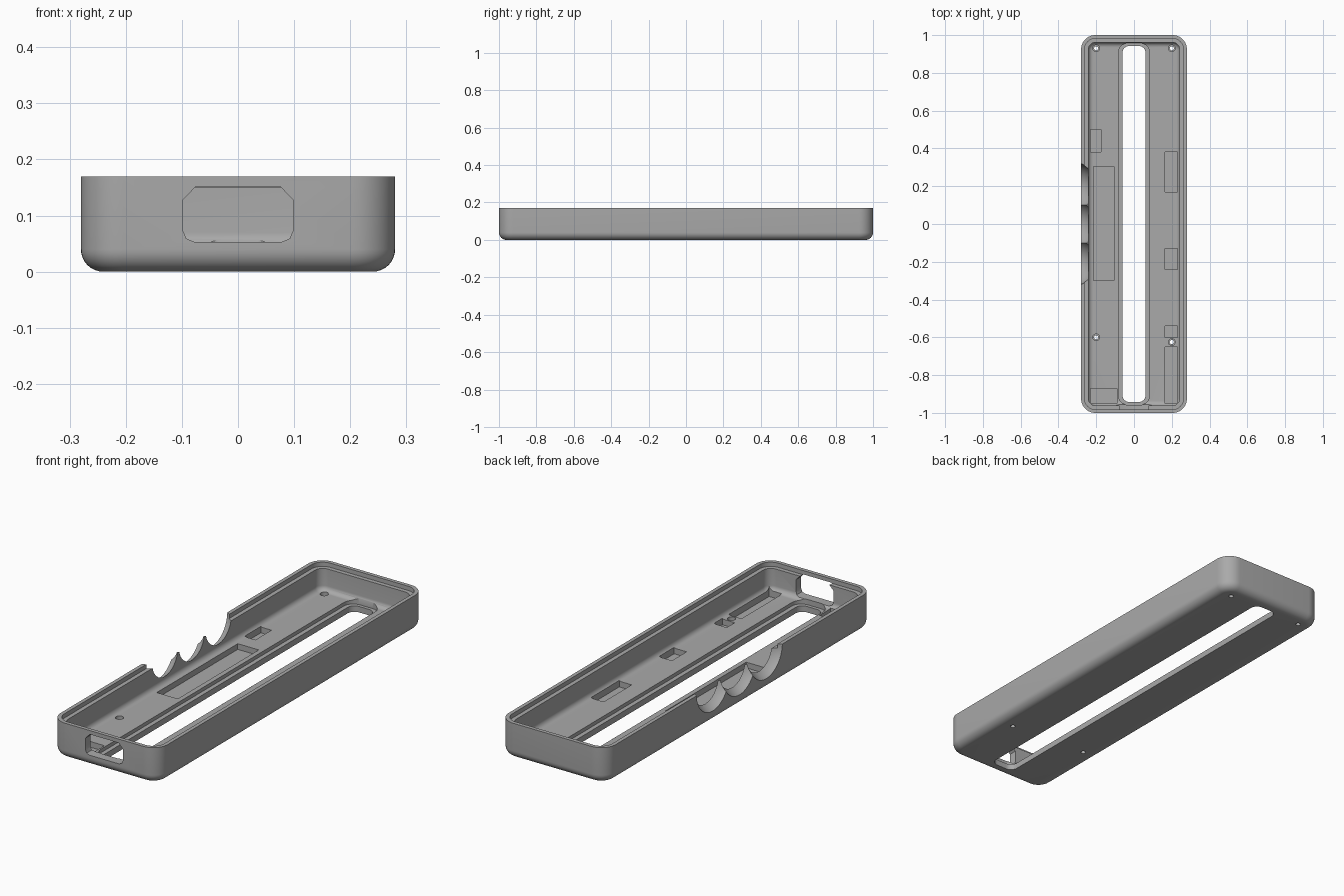
import bpy, bmesh, math
from mathutils import Matrix

if bpy.data.objects.get("Cube"):
    bpy.data.objects.remove(bpy.data.objects["Cube"])

grey = bpy.data.materials.new("mid grey")
grey.use_nodes = True
colour = (0.4, 0.4, 0.4, 1)
grey.diffuse_color = colour
grey.node_tree.nodes["Principled BSDF"].inputs["Base Color"].default_value = colour

HALF_X, HALF_Y, TOP, FLOOR = 0.28, 1.0, 0.17, 0.045


def finish(name, bm):
    bmesh.ops.recalc_face_normals(bm, faces=bm.faces)
    mesh = bpy.data.meshes.new(name)
    bm.to_mesh(mesh)
    bm.free()
    mesh.materials.append(grey)
    obj = bpy.data.objects.new(name, mesh)
    bpy.context.collection.objects.link(obj)
    return obj


def rounded_loft(name, levels, seg=10):
    """Stack rounded rectangles given as (half x, half y, corner radius, z)."""
    bm = bmesh.new()
    rings = []
    for hx, hy, r, z in levels:
        ring = []
        for q, (sx, sy) in enumerate([(1, 1), (-1, 1), (-1, -1), (1, -1)]):
            for i in range(seg + 1):
                a = (q + i / seg) * math.pi / 2
                ring.append(bm.verts.new((sx * (hx - r) + r * math.cos(a),
                                          sy * (hy - r) + r * math.sin(a), z)))
        rings.append(ring)
    n = len(rings[0])
    for low, high in zip(rings, rings[1:]):
        for i in range(n):
            j = (i + 1) % n
            bm.faces.new((low[i], low[j], high[j], high[i]))
    bm.faces.new(rings[0])
    bm.faces.new(rings[-1])
    return finish(name, bm)


def filleted(inset, fillet, corner, z0, steps=8):
    """Levels of a bottom fillet that rises from z0 into a vertical wall."""
    out = []
    for i in range(steps + 1):
        a = i / steps * math.pi / 2
        d = fillet * (1 - math.sin(a))
        out.append((HALF_X - inset - d, HALF_Y - inset - d, corner - d,
                    z0 + fillet * (1 - math.cos(a))))
    return out


def box(name, x0, x1, y0, y1, z0, z1):
    bm = bmesh.new()
    mat = Matrix.Translation(((x0 + x1) / 2, (y0 + y1) / 2, (z0 + z1) / 2))
    mat = mat @ Matrix.Diagonal((x1 - x0, y1 - y0, z1 - z0, 1))
    bmesh.ops.create_cube(bm, size=1, matrix=mat)
    return finish(name, bm)


def cylinder(name, x, y, r, z0, z1):
    bm = bmesh.new()
    bmesh.ops.create_cone(bm, cap_ends=True, segments=24, radius1=r, radius2=r,
                          depth=z1 - z0,
                          matrix=Matrix.Translation((x, y, (z0 + z1) / 2)))
    return finish(name, bm)


cutters = []

# Outer shell body
body = rounded_loft("tray_body", filleted(0, 0.04, 0.075, 0)
                    + [(HALF_X, HALF_Y, 0.075, TOP)])

# Hollow with filleted floor, widened by a ledge at the rim
cutters.append(rounded_loft("hollow_cutter", filleted(0.038, 0.025, 0.04, FLOOR)
               + [(HALF_X - 0.038, HALF_Y - 0.038, 0.04, TOP + 0.05)]))
cutters.append(rounded_loft("rim_ledge_cutter", [
    (HALF_X - 0.018, HALF_Y - 0.018, 0.058, z) for z in (0.15, TOP + 0.06)]))

# Long window slot with a stepped edge
cutters.append(rounded_loft("slot_cutter", [(0.061, 0.942, 0.035, z) for z in (-0.05, 0.1)]))
cutters.append(rounded_loft("slot_step_cutter", [(0.082, 0.958, 0.05, z) for z in (0.028, 0.11)]))

# Component pockets in the floor
pockets = [(-0.23, -0.175, 0.38, 0.5), (-0.215, -0.105, -0.3, 0.305),
           (-0.23, -0.09, -0.95, -0.87), (0.165, 0.23, 0.17, 0.38),
           (0.165, 0.23, -0.24, -0.13), (0.165, 0.23, -0.6, -0.54),
           (0.165, 0.23, -0.95, -0.65)]
for p in pockets:
    cutters.append(box("pocket_cutter", *p, 0.018, 0.12))

# Screw holes with counterbores
for x, y in [(-0.2, 0.93), (0.2, 0.93), (-0.2, -0.6), (0.2, -0.625)]:
    cutters.append(cylinder("screw_hole_cutter", x, y, 0.011, -0.05, 0.12))
    cutters.append(cylinder("counterbore_cutter", x, y, 0.018, 0.022, 0.13))

# Connector opening in the front wall
half = [(0.075, 0.152), (0.098, 0.128), (0.098, 0.073), (0.092, 0.059), (0.078, 0.053)]
outline = half + [(-x, z) for x, z in reversed(half)]
bm = bmesh.new()
face = bm.faces.new([bm.verts.new((x, -1.05, z)) for x, z in outline])
grown = bmesh.ops.extrude_face_region(bm, geom=[face])
bmesh.ops.translate(bm, vec=(0, 0.12, 0),
                    verts=[v for v in grown["geom"] if isinstance(v, bmesh.types.BMVert)])
cutters.append(finish("connector_cutter", bm))

# Three finger scallops in the right wall
for y in (-0.2, 0, 0.2):
    bm = bmesh.new()
    bmesh.ops.create_uvsphere(bm, u_segments=48, v_segments=32, radius=0.13,
                              matrix=Matrix.Translation((-HALF_X - 0.05, y, TOP + 0.002)))
    cutters.append(finish("scallop_cutter", bm))

# Cut everything, then drop the helpers
for c in cutters:
    mod = body.modifiers.new(c.name, "BOOLEAN")
    mod.operation, mod.solver, mod.object = "DIFFERENCE", "EXACT", c
bpy.context.view_layer.update()
result = bpy.data.meshes.new_from_object(
    body.evaluated_get(bpy.context.evaluated_depsgraph_get()))
body.modifiers.clear()
body.data = result
result.materials.clear()
result.materials.append(grey)
for c in cutters:
    bpy.data.objects.remove(c)

bpy.ops.object.select_all(action="DESELECT")
body.select_set(True)
bpy.context.view_layer.objects.active = body
bpy.ops.object.shade_smooth_by_angle(angle=math.radians(30))
